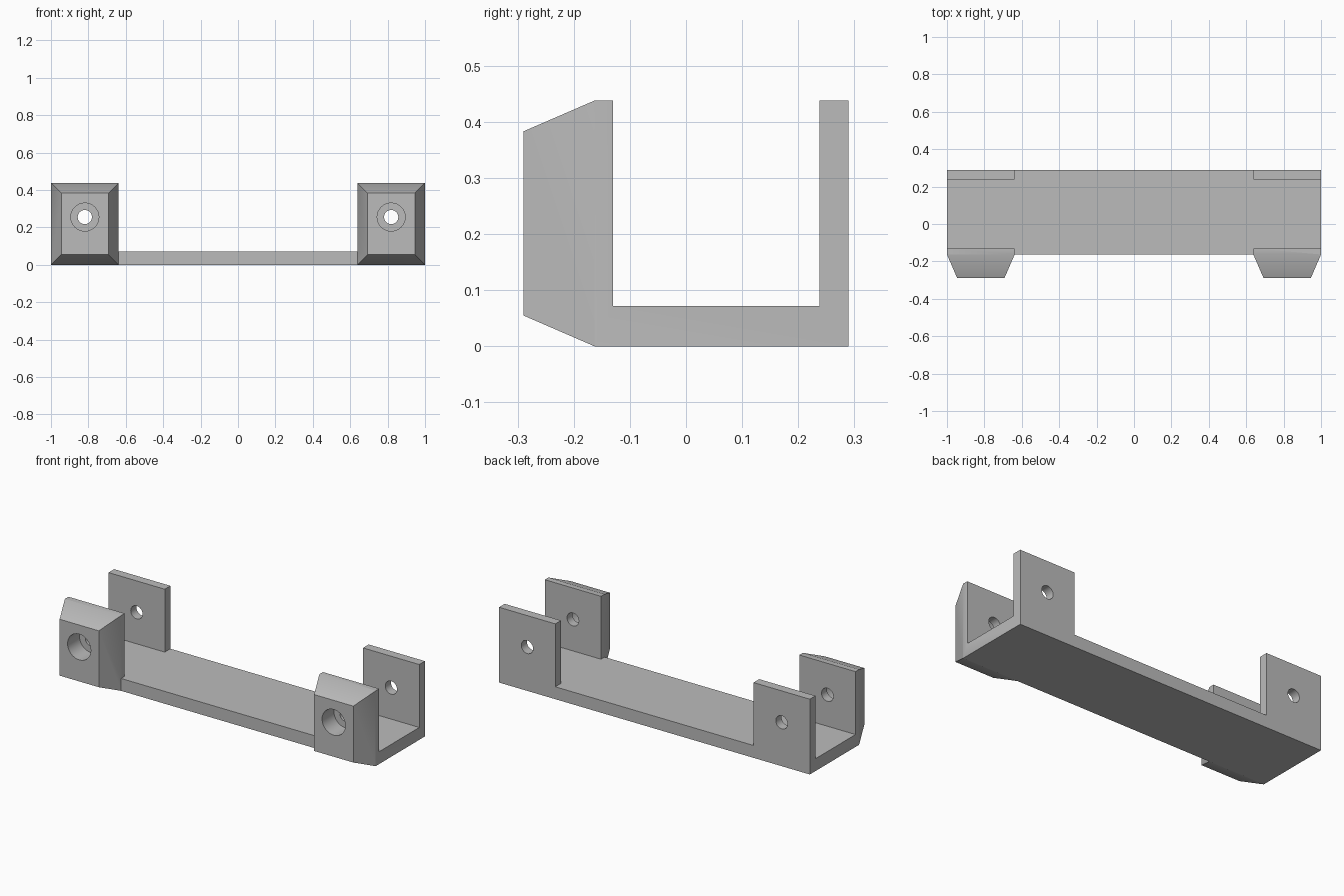
import bpy, bmesh, math
from mathutils import Matrix, Vector

cube = bpy.data.objects.get("Cube")
if cube:
    bpy.data.objects.remove(cube, do_unlink=True)

grey = bpy.data.materials.new("plain grey")
grey.use_nodes = True
colour = (0.5, 0.5, 0.5, 1)
grey.diffuse_color = colour
grey.node_tree.nodes["Principled BSDF"].inputs["Base Color"].default_value = colour

# Main dimensions
FRONT, BACK = -0.29, 0.29
SHOULDER = -0.163            # where the front pads start to taper
INNER_FRONT, INNER_BACK = -0.13, 0.238
FLOOR, TOP = 0.072, 0.438
TAPER = 0.055                # inset of the pad faces
LUG_X, LUG_HALF = 0.819, 0.181
HOLE_Z = 0.255
SLOPE = TAPER / (SHOULDER - FRONT)


def add_object(name, bm):
    bmesh.ops.recalc_face_normals(bm, faces=bm.faces)
    mesh = bpy.data.meshes.new(name)
    bm.to_mesh(mesh)
    bm.free()
    mesh.materials.append(grey)
    obj = bpy.data.objects.new(name, mesh)
    bpy.context.collection.objects.link(obj)
    return obj


def prism(name, points, along):
    """Extrude a 3D outline by the vector along."""
    bm = bmesh.new()
    face = bm.faces.new([bm.verts.new(p) for p in points])
    new = bmesh.ops.extrude_face_region(bm, geom=[face])["geom"]
    verts = [v for v in new if isinstance(v, bmesh.types.BMVert)]
    bmesh.ops.translate(bm, verts=verts, vec=Vector(along))
    return add_object(name, bm)


def drill(name, x, radius, y0, y1):
    bm = bmesh.new()
    place = Matrix.Translation((x, (y0 + y1) / 2, HOLE_Z)) @ Matrix.Rotation(math.pi / 2, 4, "X")
    bmesh.ops.create_cone(bm, cap_ends=True, segments=32, radius1=radius,
                          radius2=radius, depth=y1 - y0, matrix=place)
    return add_object(name, bm)


# Full-length channel with the tapered front silhouette
outline = [(FRONT, TAPER), (SHOULDER, 0), (BACK, 0), (BACK, TOP),
           (INNER_BACK, TOP), (INNER_BACK, FLOOR), (INNER_FRONT, FLOOR),
           (INNER_FRONT, TOP), (SHOULDER, TOP), (FRONT, TOP - TAPER)]
bracket = prism("mounting_bracket", [(-1, y, z) for y, z in outline], (2, 0, 0))

# Gap between the lugs, above the base
gap = LUG_X - LUG_HALF
cutters = [prism("middle_gap_cutter",
                 [(-gap, -1, FLOOR), (gap, -1, FLOOR), (gap, -1, 1), (-gap, -1, 1)],
                 (0, 2, 0))]

# Gap between the front pads, with their inner tapers
y = -0.32
wide = gap + SLOPE * (SHOULDER - y)
cutters.append(prism("front_gap_cutter",
                     [(-gap, SHOULDER, -1), (gap, SHOULDER, -1),
                      (wide, y, -1), (-wide, y, -1)], (0, 0, 2)))

for side, label in ((1, "left"), (-1, "right")):
    # Outer taper of the pad
    over = 0.02
    cutters.append(prism(label + "_taper_cutter",
                         [(side * (1 + SLOPE * over), SHOULDER + over, -1),
                          (side * (1 - SLOPE * (SHOULDER - y)), y, -1),
                          (side * 1.2, y, -1)], (0, 0, 2)))
    # Bolt hole through both lugs, and counterbore in the front pad
    cutters.append(drill(label + "_hole_cutter", side * LUG_X, 0.038, -0.5, 0.5))
    cutters.append(drill(label + "_counterbore_cutter", side * LUG_X, 0.075, -0.5, -0.18))

# Cut the bracket
bpy.ops.object.select_all(action="DESELECT")
bpy.context.view_layer.objects.active = bracket
bracket.select_set(True)
for cutter in cutters:
    mod = bracket.modifiers.new(cutter.name, "BOOLEAN")
    mod.operation = "DIFFERENCE"
    mod.solver = "EXACT"
    mod.object = cutter
    bpy.ops.object.modifier_apply(modifier=mod.name)
    bpy.data.objects.remove(cutter, do_unlink=True)

bpy.ops.object.shade_smooth_by_angle(angle=math.radians(30))
